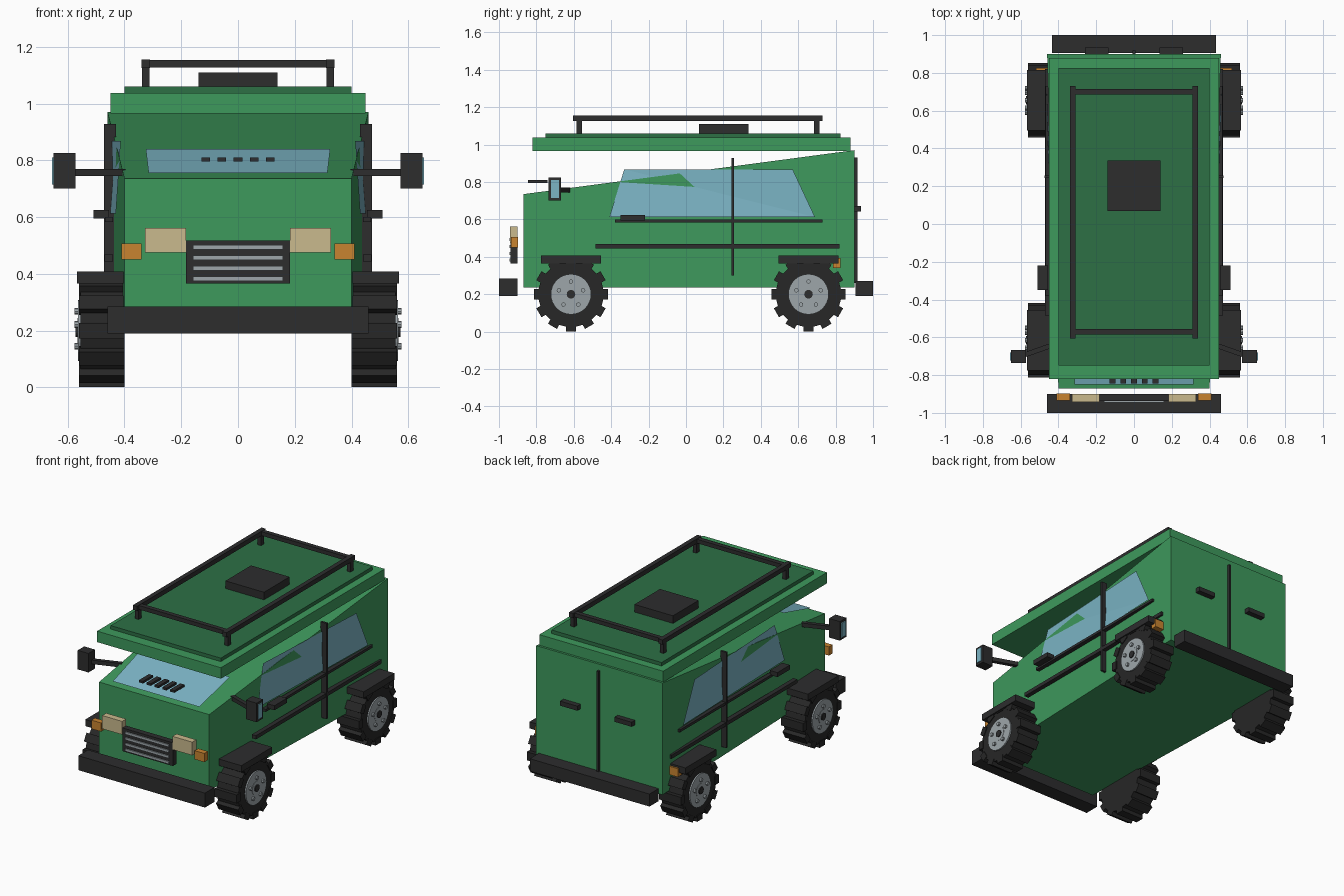
import bpy, bmesh, math
from mathutils import Vector, Matrix

cube = bpy.data.objects.get("Cube")
if cube:
    bpy.data.objects.remove(cube, do_unlink=True)


def material(name, r, g, b):
    m = bpy.data.materials.new(name)
    m.use_nodes = True
    m.diffuse_color = (r, g, b, 1)
    m.node_tree.nodes["Principled BSDF"].inputs["Base Color"].default_value = (r, g, b, 1)
    return m


GREEN = material("body green", 0.048, 0.32, 0.108)
DARK_GREEN = material("roof dark green", 0.026, 0.16, 0.06)
BLACK = material("trim black", 0.026, 0.026, 0.027)
RUBBER = material("tyre rubber", 0.02, 0.02, 0.02)
METAL = material("rim metal", 0.34, 0.38, 0.4)
GLASS = material("window glass", 0.2, 0.46, 0.56)
CREAM = material("headlight cream", 0.59, 0.49, 0.27)
ORANGE = material("indicator orange", 0.58, 0.23, 0.03)


def finish(name, bm, mat):
    mesh = bpy.data.meshes.new(name)
    bm.to_mesh(mesh)
    bm.free()
    mesh.materials.append(mat)
    obj = bpy.data.objects.new(name, mesh)
    bpy.context.collection.objects.link(obj)
    return obj


def box(name, x, y, z, mat):
    """Box from (min, max) pairs on each axis."""
    lo, hi = zip(x, y, z)
    bm = bmesh.new()
    bmesh.ops.create_cube(bm, size=1)
    for v in bm.verts:
        v.co = [(a + b) / 2 + c * (b - a) for a, b, c in zip(lo, hi, v.co)]
    return finish(name, bm, mat)


def pair(name, x, y, z, mat):
    """Matching boxes on the left (+x) and the right."""
    box("left_" + name, x, y, z, mat)
    box("right_" + name, (-x[1], -x[0]), y, z, mat)


def faces(name, points, polys, mat):
    bm = bmesh.new()
    vs = [bm.verts.new(p) for p in points]
    for p in polys:
        bm.faces.new([vs[i] for i in p])
    return finish(name, bm, mat)


def disc(bm, x0, x1, r, n, y=0, z=0):
    """Cylinder along x."""
    m = Matrix.Translation(((x0 + x1) / 2, y, z)) @ Matrix.Rotation(math.pi / 2, 4, 'Y')
    bmesh.ops.create_cone(bm, cap_ends=True, segments=n, radius1=r, radius2=r,
                          depth=abs(x1 - x0), matrix=m)


# Wedge body: narrow low front, wide tall rear
FRONT, REAR, FLOOR = -0.87, 0.9, 0.235
body = bmesh.new()
bmesh.ops.create_cube(body, size=2)
for v in body.verts:
    rear, top = v.co.y > 0, v.co.z > 0
    half = 0.46 if rear else 0.40
    height = (0.97 if rear else 0.735) if top else FLOOR
    v.co = (math.copysign(half, v.co.x), REAR if rear else FRONT, height)
finish("body", body, GREEN)

# Roof, hatch and rack
box("roof", (-0.45, 0.45), (-0.82, 0.88), (0.965, 1.037), GREEN)
box("roof_panel", (-0.4, 0.4), (-0.75, 0.825), (1.03, 1.06), DARK_GREEN)
box("roof_hatch", (-0.14, 0.14), (0.07, 0.335), (1.055, 1.11), BLACK)
pair("rack_rail", (0.31, 0.34), (-0.605, 0.73), (1.125, 1.155), BLACK)
for end, y in (("front", -0.57), ("rear", 0.7)):
    box(end + "_rack_bar", (-0.32, 0.32), (y - 0.015, y + 0.015), (1.127, 1.153), BLACK)
    pair(end + "_rack_post", (0.312, 0.338), (y - 0.015, y + 0.015), (1.055, 1.13), BLACK)

# Windshield and its vents
faces("windshield", [(-0.315, -0.85, 0.755), (0.315, -0.85, 0.755),
                     (0.325, -0.55, 0.84), (-0.325, -0.55, 0.84)], [(0, 1, 2, 3)], GLASS)
for i in range(5):
    x = (i - 2) * 0.057
    box(f"vent_{i + 1}", (x - 0.015, x + 0.015), (-0.845, -0.74), (0.796, 0.81), BLACK)

# Sides
for side, s in (("left", 1), ("right", -1)):
    window = [(0.413 * s, -0.33, 0.868), (0.43 * s, -0.41, 0.612),
              (0.462 * s, 0.69, 0.612), (0.461 * s, 0.57, 0.868)]
    tris = [(0, 1, 2), (0, 2, 3)]
    faces(side + "_window", window, tris if s > 0 else [t[::-1] for t in tris], GLASS)

    # Mirror arm as a slanted bar, then head and glass
    a, b = Vector((0.40 * s, -0.63, 0.757)), Vector((0.585 * s, -0.695, 0.757))
    bm = bmesh.new()
    bmesh.ops.create_cube(bm, size=1, matrix=Matrix.Translation((a + b) / 2)
                          @ (b - a).to_track_quat('X', 'Z').to_matrix().to_4x4()
                          @ Matrix.Diagonal(((b - a).length, 0.026, 0.026, 1)))
    finish(side + "_mirror_arm", bm, BLACK)
pair("mirror_head", (0.572, 0.65), (-0.735, -0.668), (0.7, 0.825), BLACK)
pair("mirror_glass", (0.649, 0.656), (-0.723, -0.68), (0.715, 0.81), GLASS)
pair("upper_trim", (0.44, 0.468), (-0.38, 0.73), (0.583, 0.6), BLACK)
pair("lower_trim", (0.44, 0.47), (-0.485, 0.82), (0.444, 0.468), BLACK)
pair("door_seam", (0.43, 0.473), (0.243, 0.257), (0.3, 0.928), BLACK)
pair("side_handle", (0.455, 0.51), (-0.35, -0.22), (0.594, 0.624), BLACK)

# Front end
box("front_bumper", (-0.46, 0.46), (-1, -0.9), (0.19, 0.285), BLACK)
box("grille", (-0.183, 0.183), (-0.938, -0.9), (0.365, 0.518), BLACK)
for i in range(4):
    z = 0.382 + i * 0.037
    box(f"grille_bar_{i + 1}", (-0.158, 0.158), (-0.945, -0.93), (z - 0.008, z + 0.008), METAL)
pair("headlight", (0.183, 0.327), (-0.942, -0.9), (0.475, 0.562), CREAM)
pair("indicator", (0.34, 0.41), (-0.935, -0.898), (0.45, 0.507), ORANGE)

# Rear end
box("rear_bumper", (-0.435, 0.435), (0.905, 1), (0.19, 0.272), BLACK)
box("rear_door_seam", (-0.007, 0.007), (0.895, 0.918), (0.26, 0.93), BLACK)
pair("rear_handle", (0.135, 0.26), (0.9, 0.935), (0.642, 0.672), BLACK)
pair("rear_light", (0.455, 0.52), (0.785, 0.827), (0.34, 0.395), ORANGE)

# Wheels and fenders
LUGS, BOLTS, AXLE = 12, 5, 0.2
for end, y in (("front", -0.615), ("rear", 0.655)):
    pair(end + "_fender", (0.4, 0.567), (y - 0.16, y + 0.16), (0.365, 0.408), BLACK)
    for side, s in (("left", 1), ("right", -1)):
        name = f"{end}_{side}_"
        tyre = bmesh.new()
        disc(tyre, 0.4 * s, 0.555 * s, 0.175, 36)
        for i in range(LUGS):
            bmesh.ops.create_cube(tyre, size=1,
                                  matrix=Matrix.Rotation(math.tau * i / LUGS, 4, 'X')
                                  @ Matrix.Translation((0.48 * s, 0, 0.178))
                                  @ Matrix.Diagonal((0.16, 0.055, 0.04, 1)))
        rim = bmesh.new()
        disc(rim, 0.41 * s, 0.564 * s, 0.108, 32)
        for i in range(BOLTS):
            a = math.tau * i / BOLTS + math.pi / 2
            disc(rim, 0.55 * s, 0.576 * s, 0.012, 8, 0.068 * math.cos(a), 0.068 * math.sin(a))
        ring = bmesh.new()
        disc(ring, 0.5 * s, 0.566 * s, 0.045, 24)
        hub = bmesh.new()
        disc(hub, 0.5 * s, 0.572 * s, 0.023, 16)
        parts = (("tyre", tyre, RUBBER), ("rim", rim, METAL), ("hub_ring", ring, METAL),
                 ("hub", hub, BLACK))
        for part, bm, mat in parts:
            finish(name + part, bm, mat).location = (0, y, AXLE)
